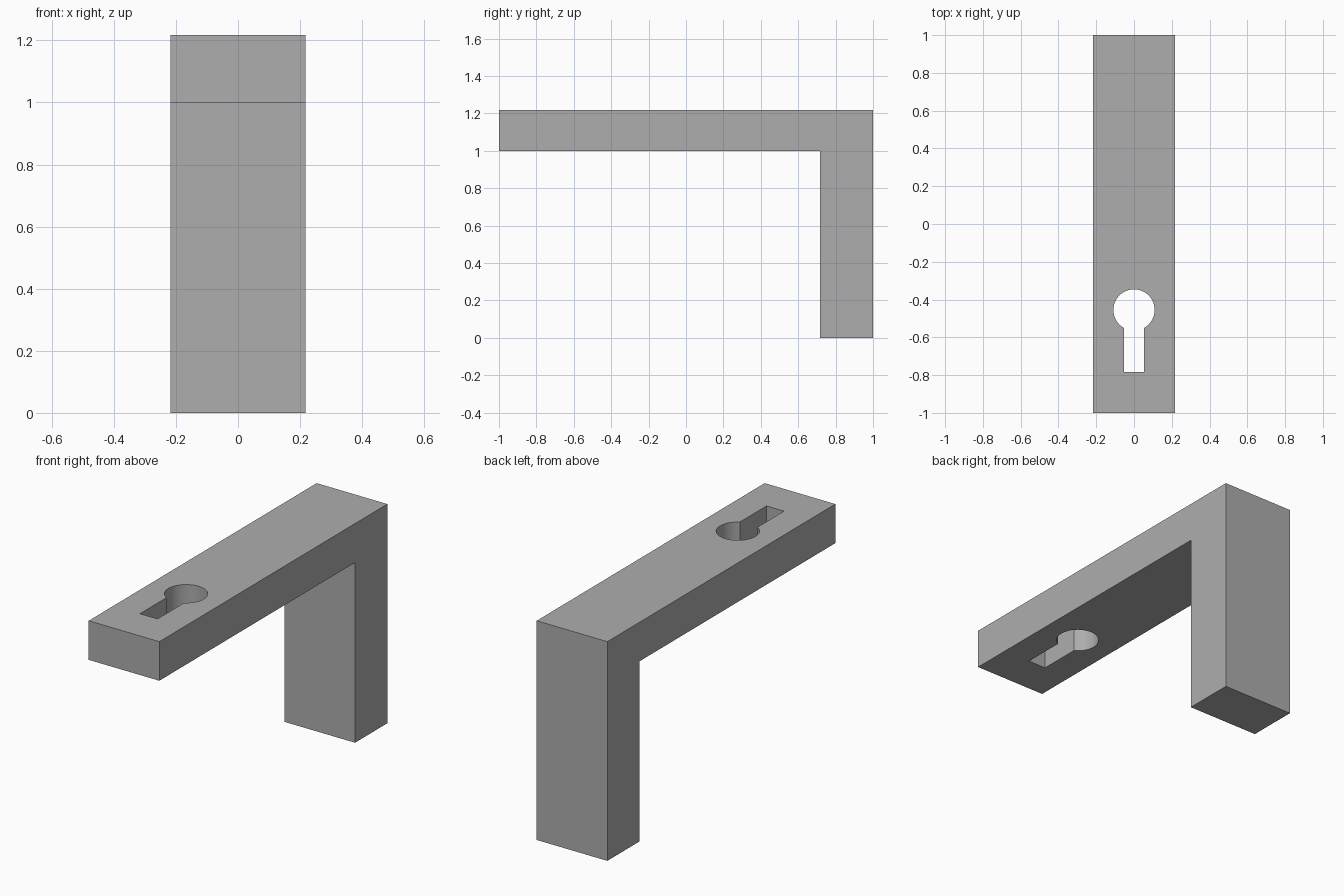
import bpy, bmesh, math
from mathutils import Vector

cube = bpy.data.objects.get("Cube")
if cube:
    bpy.data.objects.remove(cube, do_unlink=True)

WIDTH, DEPTH, HEIGHT = 0.434, 2.0, 1.217
ARM_THICK, LEG_THICK = 0.217, 0.283
HOLE_Y, HOLE_R, SLOT_HALF, SLOT_END = -0.455, 0.109, 0.054, -0.783

grey = bpy.data.materials.new("plain_grey")
grey.use_nodes = True
colour = (0.42, 0.42, 0.42, 1)
grey.diffuse_color = colour
grey.node_tree.nodes["Principled BSDF"].inputs["Base Color"].default_value = colour


def prism(name, outline, direction):
    """Extrude a closed outline along a direction into a solid."""
    bm = bmesh.new()
    face = bm.faces.new([bm.verts.new(p) for p in outline])
    result = bmesh.ops.extrude_face_region(bm, geom=[face], use_keep_orig=True)
    moved = [v for v in result["geom"] if isinstance(v, bmesh.types.BMVert)]
    bmesh.ops.translate(bm, verts=moved, vec=Vector(direction))
    bmesh.ops.recalc_face_normals(bm, faces=bm.faces)
    mesh = bpy.data.meshes.new(name)
    bm.to_mesh(mesh)
    bm.free()
    mesh.materials.append(grey)
    obj = bpy.data.objects.new(name, mesh)
    bpy.context.collection.objects.link(obj)
    return obj


# L-shaped bracket: side profile extruded across its width
back, under = DEPTH / 2, HEIGHT - ARM_THICK
inner = back - LEG_THICK
profile = [(-back, under), (inner, under), (inner, 0),
           (back, 0), (back, HEIGHT), (-back, HEIGHT)]
bracket = prism("bracket", [(-WIDTH / 2, y, z) for y, z in profile], (WIDTH, 0, 0))

# Keyhole cutter: round opening running into a narrow slot
half_gap = math.asin(SLOT_HALF / HOLE_R)
start, sweep, steps = -math.pi / 2 + half_gap, 2 * (math.pi - half_gap), 48
outline = [(-SLOT_HALF, SLOT_END), (SLOT_HALF, SLOT_END)]
for i in range(steps + 1):
    a = start + sweep * i / steps
    outline.append((HOLE_R * math.cos(a), HOLE_Y + HOLE_R * math.sin(a)))
cutter = prism("keyhole_cutter", [(x, y, under - 0.1) for x, y in outline],
               (0, 0, ARM_THICK + 0.2))
cutter.hide_render = True

# Cut the keyhole through the arm
cut = bracket.modifiers.new("keyhole", "BOOLEAN")
cut.operation, cut.solver, cut.object = "DIFFERENCE", "EXACT", cutter
bpy.ops.object.select_all(action="DESELECT")
bracket.select_set(True)
bpy.context.view_layer.objects.active = bracket
bpy.ops.object.modifier_apply(modifier=cut.name)
bpy.data.objects.remove(cutter, do_unlink=True)
bpy.ops.object.shade_smooth_by_angle(angle=math.radians(30))
